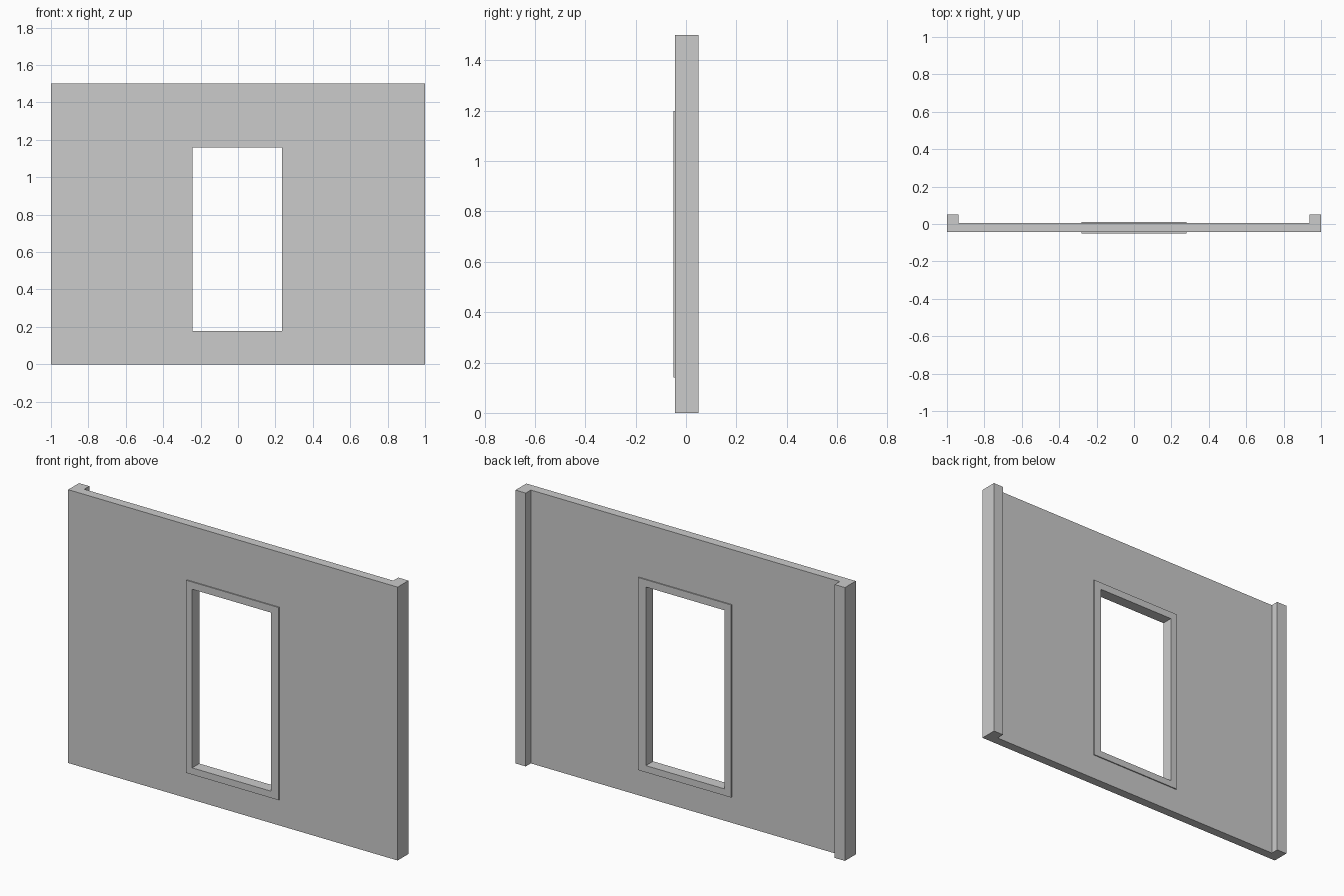
import bpy, bmesh

if "Cube" in bpy.data.objects:
    bpy.data.objects.remove(bpy.data.objects["Cube"])


def prism(name, profile, height):
    """Extrude an xy outline upward from z = 0."""
    bm = bmesh.new()
    face = bm.faces.new([bm.verts.new((x, y, 0)) for x, y in profile])
    top = bmesh.ops.extrude_face_region(bm, geom=[face])["geom"]
    bmesh.ops.translate(bm, vec=(0, 0, height),
                        verts=[v for v in top if isinstance(v, bmesh.types.BMVert)])
    bmesh.ops.recalc_face_normals(bm, faces=bm.faces)
    mesh = bpy.data.meshes.new(name)
    bm.to_mesh(mesh)
    bm.free()
    ob = bpy.data.objects.new(name, mesh)
    bpy.context.collection.objects.link(ob)
    return ob


def block(name, x0, x1, y0, y1, z0, z1):
    ob = prism(name, [(x0, y0), (x1, y0), (x1, y1), (x0, y1)], z1 - z0)
    ob.location.z = z0
    return ob


def combine(target, other, operation):
    """Apply a boolean and remove the helper."""
    bpy.context.view_layer.objects.active = target
    mod = target.modifiers.new(operation.title(), 'BOOLEAN')
    mod.object, mod.operation, mod.solver = other, operation, 'EXACT'
    bpy.ops.object.modifier_apply(modifier=mod.name)
    bpy.data.objects.remove(other)


# Wall panel with a return post at each end of the back
FRONT, BACK, POST_BACK, POST = -0.044, 0.006, 0.05, 0.062
half = [(1, FRONT), (1, POST_BACK), (1 - POST, POST_BACK), (1 - POST, BACK)]
wall = prism("window_wall", half + [(-x, y) for x, y in reversed(half)], 1.5)

# Window surround standing slightly proud of both faces
combine(wall, block("surround", -0.282, 0.282, -0.05, 0.012, 0.141, 1.198), 'UNION')

# Window opening through wall and surround
combine(wall, block("opening", -0.243, 0.235, -0.2, 0.2, 0.178, 1.158), 'DIFFERENCE')
